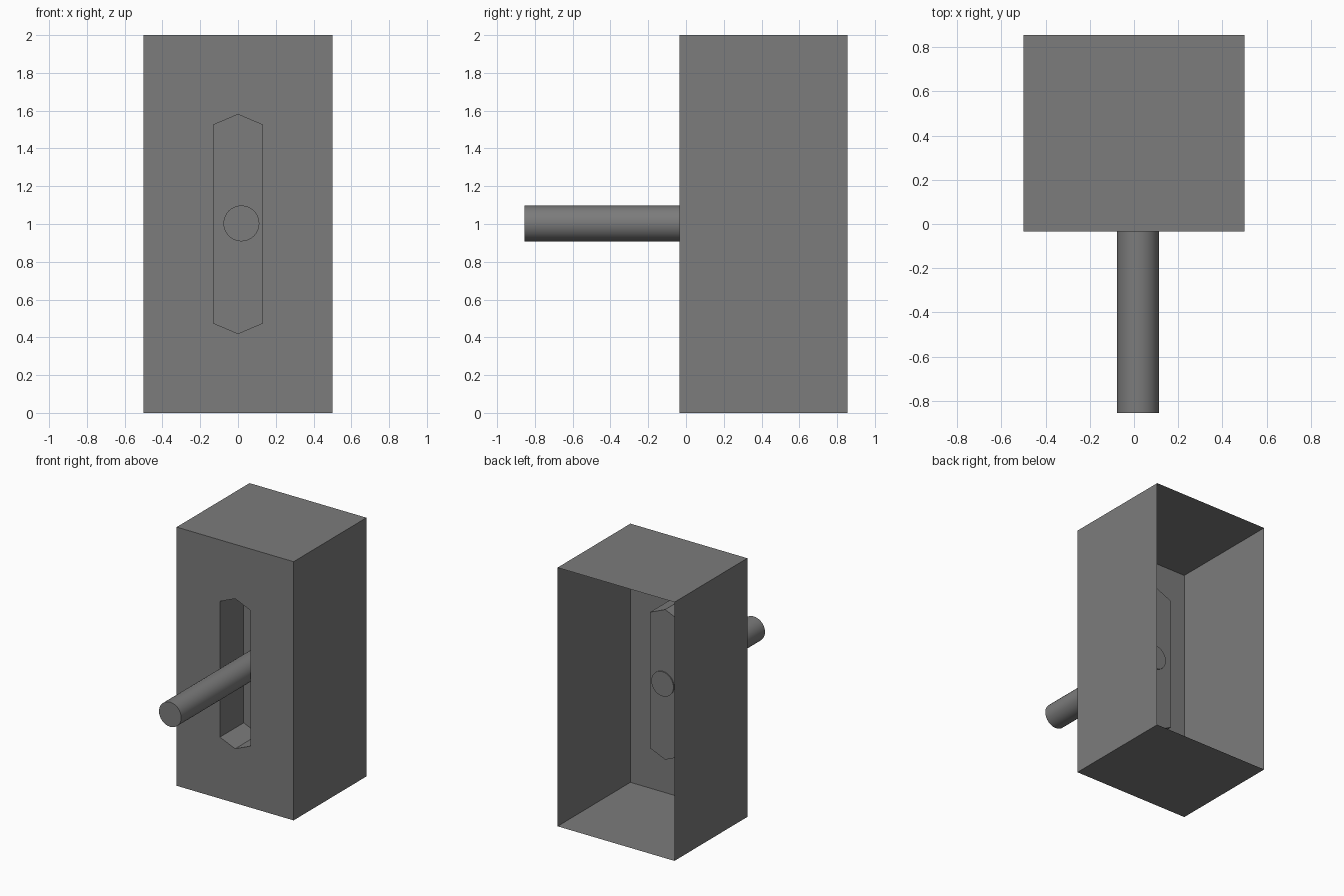
import bpy
import bmesh
from math import pi

if "Cube" in bpy.data.objects:
    bpy.data.objects.remove(bpy.data.objects["Cube"], do_unlink=True)

FRONT, BACK = -0.035, 0.855
HALF_W, HEIGHT = 0.5, 2.0
RECESS_DEPTH = 0.29

grey = bpy.data.materials.new("plain_grey")
grey.use_nodes = True
colour = (0.2, 0.2, 0.2, 1)
grey.diffuse_color = colour
grey.node_tree.nodes["Principled BSDF"].inputs["Base Color"].default_value = colour


def ring(bm, outline, y):
    return [bm.verts.new((x, y, z)) for x, z in outline]


def sweep(bm, a, b):
    """Join two matching rings with side faces."""
    for i in range(len(a)):
        j = (i + 1) % len(a)
        bm.faces.new((a[i], a[j], b[j], b[i]))


# Open-backed housing with a pointed slot recessed into its front
bm = bmesh.new()
box = [(-HALF_W, 0), (HALF_W, 0), (HALF_W, HEIGHT), (-HALF_W, HEIGHT)]
slot = [(0, 0.42), (0.13, 0.475), (0.13, 1.525),
        (0, 1.58), (-0.13, 1.525), (-0.13, 0.475)]
front = ring(bm, box, FRONT)
sweep(bm, front, ring(bm, box, BACK))
mouth = ring(bm, slot, FRONT)
floor = ring(bm, slot, FRONT + RECESS_DEPTH)
sweep(bm, mouth, floor)
bm.faces.new(floor)

# Front panel around the slot
bl, br, tr, tl = front
bottom, low_r, high_r, top, high_l, low_l = mouth
face = bm.faces.new((bl, br, bottom))
bm.faces.new((tr, tl, top))
bm.faces.new((br, tr, top, high_r, low_r, bottom))
bm.faces.new((tl, bl, bottom, low_l, high_l, top))
bmesh.ops.recalc_face_normals(bm, faces=bm.faces)
face.normal_update()
if face.normal.y > 0:
    bmesh.ops.reverse_faces(bm, faces=bm.faces)
mesh = bpy.data.meshes.new("housing")
bm.to_mesh(mesh)
bm.free()
housing = bpy.data.objects.new("housing", mesh)
bpy.context.collection.objects.link(housing)
housing.data.materials.append(grey)

# Lever running from the recess floor out past the front
lever_front = -BACK
lever_back = FRONT + RECESS_DEPTH + 0.008
bpy.ops.mesh.primitive_cylinder_add(
    vertices=32, radius=0.095, depth=lever_back - lever_front,
    location=(0.018, (lever_front + lever_back) / 2, 1.003),
    rotation=(pi / 2, 0, 0))
lever = bpy.context.object
lever.name = "lever"
lever.data.materials.append(grey)
bpy.ops.object.shade_smooth_by_angle()
